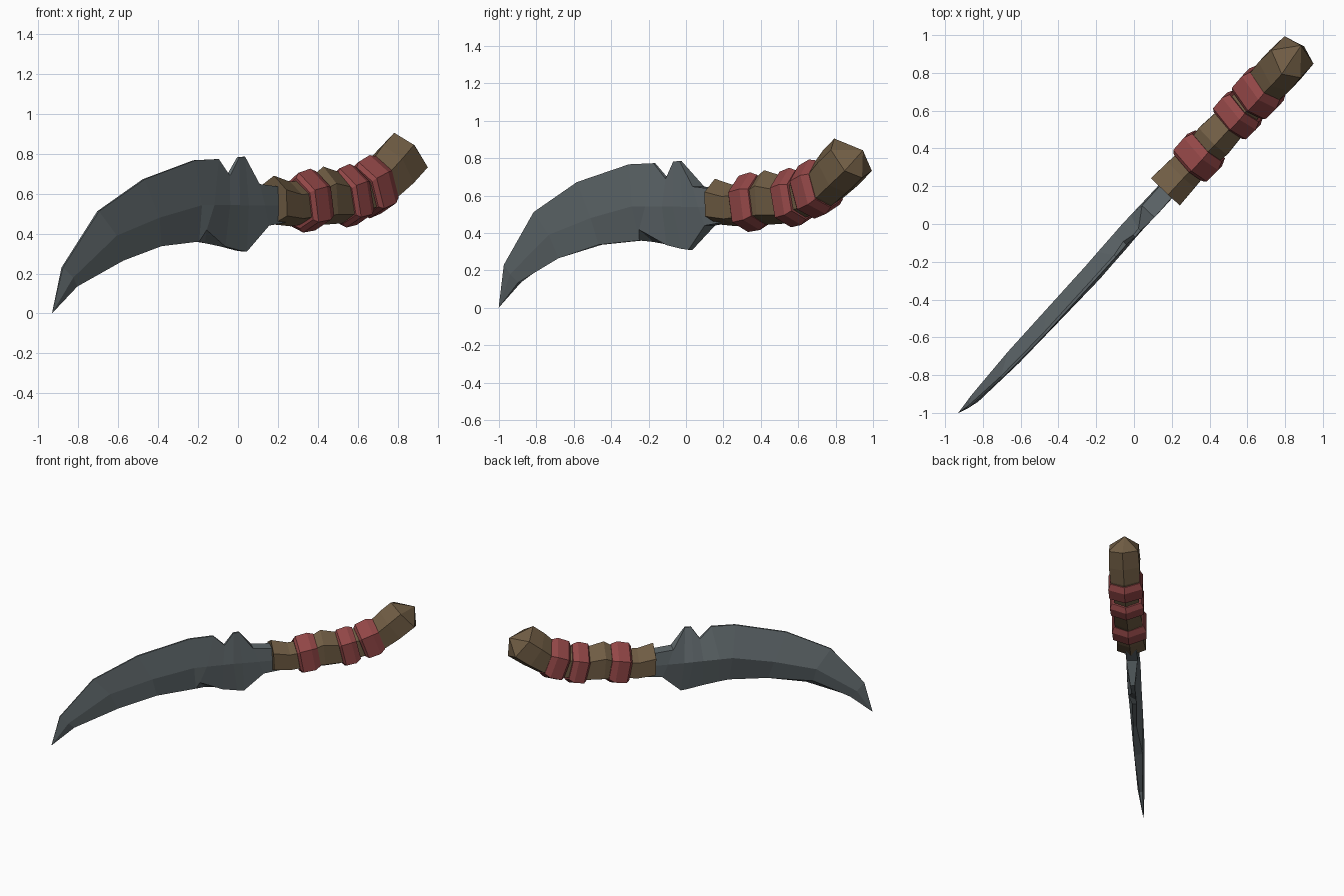
import bpy, bmesh, math

ANGLE = math.radians(46.7)          # heading of the knife in plan
CA, SA = math.cos(ANGLE), math.sin(ANGLE)


def material(name, rgb):
    m = bpy.data.materials.new(name)
    m.diffuse_color = (*rgb, 1)
    return m


steel = material("dark_steel", (0.118, 0.142, 0.152))
wood = material("brown_wood", (0.16, 0.107, 0.057))
wrap = material("red_wrap", (0.29, 0.063, 0.063))


def loft(name, rings, mat, apex=None):
    """Skin closed rings of (along, across, up) points, optionally ending in a point."""
    bm = bmesh.new()
    place = lambda p: bm.verts.new((p[0] * CA - p[1] * SA, p[0] * SA + p[1] * CA, p[2]))
    loops = [[place(p) for p in r] for r in rings]
    n = len(loops[0])
    for a, b in zip(loops, loops[1:]):
        for i in range(n):
            j = (i + 1) % n
            bm.faces.new((a[i], a[j], b[j], b[i]))
    bm.faces.new(loops[0][::-1])
    if apex:
        tip = place(apex)
        for i in range(n):
            bm.faces.new((loops[-1][i], loops[-1][(i + 1) % n], tip))
    else:
        bm.faces.new(loops[-1])
    bmesh.ops.remove_doubles(bm, verts=bm.verts, dist=0.0005)
    bmesh.ops.recalc_face_normals(bm, faces=bm.faces)
    me = bpy.data.meshes.new(name)
    bm.to_mesh(me)
    bm.free()
    me.materials.append(mat)
    ob = bpy.data.objects.new(name, me)
    bpy.context.collection.objects.link(ob)
    return ob


# Blade: spine, ridge and edge as (along, up), then the front and back
# sideways offsets of each; the blade bows toward the front
stations = [
    (-1.368, .000, -1.368, .000, -1.368, .000, (-.009, -.009), (-.009, -.009), (-.009, -.009)),
    (-1.310, .230, -1.250, .180, -1.205, .135, (-.030, -.020), (-.045, .005), (-.030, -.008)),
    (-1.070, .512, -.950, .390, -.889, .265, (-.052, -.040), (-.062, .022), (-.050, -.022)),
    (-.745, .672, -.640, .480, -.603, .337, (-.060, -.046), (-.065, .028), (-.042, -.016)),
    (-.369, .767, -.335, .542, -.315, .360, (-.054, -.040), (-.068, .034), (-.030, .000)),
    (-.192, .773, -.240, .542, -.240, .352, (-.050, -.036), (-.064, .038), (-.028, .002)),
    (-.107, .690, -.120, .542, -.120, .335, (-.046, -.022), (-.060, .042), (-.026, .004)),
    (-.045, .782, -.045, .542, -.010, .315, (-.052, -.036), (-.056, .045), (-.024, .006)),
    (-.001, .785, .022, .540, .040, .310, (-.050, -.034), (-.054, .045), (-.024, .008)),
    (.100, .648, .140, .540, .180, .440, (-.055, .036), (-.055, .045), (-.045, .036)),
    (.300, .630, .300, .540, .300, .455, (-.048, .040), (-.052, .046), (-.044, .038)),
]
rings = []
for su, sz, ru, rz, eu, ez, sn, rn, en in stations:
    rings.append([(su, sn[0], sz), (ru, rn[0], rz), (eu, en[0], ez),
                  (eu, en[1], ez), (ru, rn[1], rz), (su, sn[1], sz)])
# Nicks chipped out of the cutting edge, one on each side
rings[5][2] = (-.290, -.058, .418)
rings[2][3] = (-.930, .010, .295)
loft("blade", rings, steel)


def section(u, z, h, w, lean):
    """Hexagon with a ridge on top, leaning back toward the blade by lean degrees."""
    c, s = math.cos(math.radians(lean)), math.sin(math.radians(lean))
    shape = [(-.2, 1), (-1, .42), (-1, -.65), (-.05, -1), (1, -.65), (1, .42)]
    return [(u - v * h * s, a * w - .004, z + v * h * c) for a, v in shape]


# Handle: one carved grip curving up into the pommel
grip = [
    (.240, .568, .122, .105, 2),
    (.365, .548, .112, .098, 5),
    (.500, .560, .110, .090, 5),
    (.610, .590, .146, .103, 5),
    (.730, .580, .130, .093, 8),
    (.900, .610, .120, .090, 15),
    (1.030, .668, .130, .105, 25),
    (1.110, .728, .138, .112, 35),
    (1.208, .800, .141, .106, 42),
]
loft("handle", [section(*g) for g in grip], wood, apex=(1.295, .005, .842))

# Wraps: chamfered bands around the grip (centre, size, lean, length)
bands = [
    ("front_wrap", .495, .565, .157, .125, 10, .15),
    ("middle_wrap", .795, .590, .157, .123, 13, .13),
    ("rear_wrap", .955, .637, .155, .125, 20, .15),
]
for name, u, z, h, w, lean, length in bands:
    c, s = math.cos(math.radians(lean)), math.sin(math.radians(lean))
    profile = [(-.5, .82), (-.38, .97), (.2, 1.0), (.5, .86)]
    loft(name, [section(u + t * length * c, z + t * length * s, h * k, w * k, lean)
                for t, k in profile], wrap)
